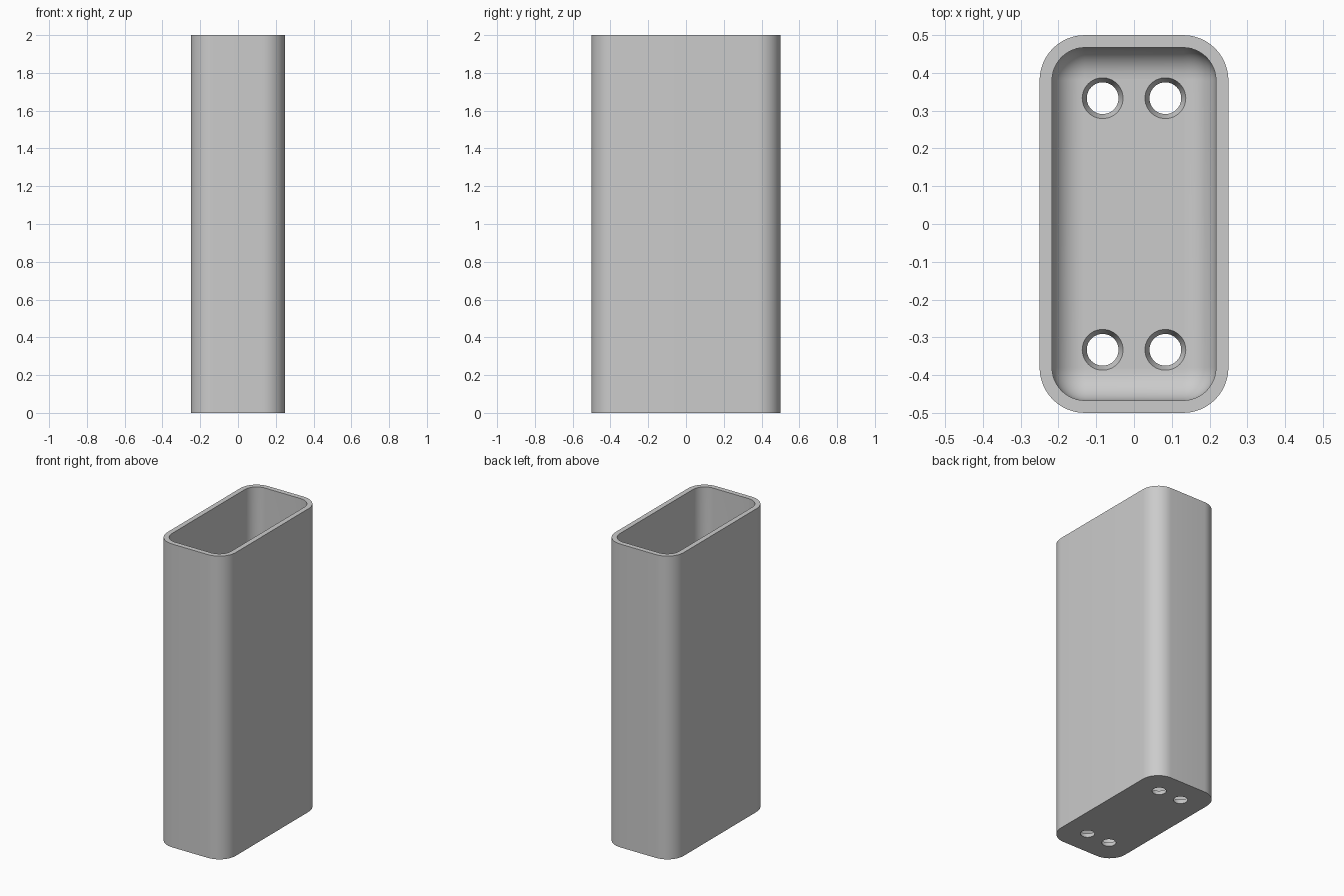
import bpy, bmesh
from math import sin, cos, pi, radians

cube = bpy.data.objects.get("Cube")
if cube:
    bpy.data.objects.remove(cube, do_unlink=True)

HALF_X, HALF_Y, HEIGHT = 0.25, 0.5, 2.0
WALL, CORNER, FILLET = 0.033, 0.12, 0.083
STEPS = 12

grey = bpy.data.materials.new("grey")
grey.use_nodes = True
colour = (0.6, 0.6, 0.6, 1)
grey.diffuse_color = colour
grey.node_tree.nodes["Principled BSDF"].inputs["Base Color"].default_value = colour


def rounded_ring(bm, inset, z):
    """Rounded rectangle of vertices, moved inwards by inset."""
    r = CORNER - inset
    ring = []
    for quarter, (sx, sy) in enumerate([(1, 1), (-1, 1), (-1, -1), (1, -1)]):
        for i in range(STEPS + 1):
            a = (quarter + i / STEPS) * pi / 2
            ring.append(bm.verts.new((sx * (HALF_X - CORNER) + r * cos(a),
                                      sy * (HALF_Y - CORNER) + r * sin(a), z)))
    return ring


def make_object(name, bm):
    bmesh.ops.recalc_face_normals(bm, faces=bm.faces)
    mesh = bpy.data.meshes.new(name)
    bm.to_mesh(mesh)
    bm.free()
    mesh.materials.append(grey)
    obj = bpy.data.objects.new(name, mesh)
    bpy.context.collection.objects.link(obj)
    return obj


# Open box: outer wall, rim, inner wall and a filleted floor
bm = bmesh.new()
profile = [(0, 0), (0, HEIGHT), (WALL, HEIGHT)]
for i in range(STEPS + 1):
    a = i / STEPS * pi / 2
    profile.append((WALL + FILLET * (1 - cos(a)), WALL + FILLET * (1 - sin(a))))
rings = [rounded_ring(bm, inset, z) for inset, z in profile]
for low, high in zip(rings, rings[1:]):
    for i in range(len(low)):
        j = (i + 1) % len(low)
        bm.faces.new((low[i], low[j], high[j], high[i]))
bm.faces.new(rings[0])
bm.faces.new(rings[-1])
box = make_object("open_box", bm)

# Four tapered holes through the floor
bm = bmesh.new()
HOLE_BOTTOM, HOLE_TOP = 0.042, 0.054
slope = (HOLE_TOP - HOLE_BOTTOM) / WALL
low, high = -0.02, 0.06
for x in (-0.083, 0.083):
    for y in (-0.333, 0.333):
        cone = bmesh.ops.create_cone(bm, cap_ends=True, segments=48,
                                     radius1=HOLE_BOTTOM + slope * low,
                                     radius2=HOLE_BOTTOM + slope * high,
                                     depth=high - low)
        bmesh.ops.translate(bm, verts=cone["verts"], vec=(x, y, (low + high) / 2))
cutter = make_object("hole_cutter", bm)
cutter.hide_render = True

cut = box.modifiers.new("holes", "BOOLEAN")
cut.operation = "DIFFERENCE"
cut.solver = "EXACT"
cut.object = cutter
bpy.ops.object.select_all(action="DESELECT")
bpy.context.view_layer.objects.active = box
box.select_set(True)
bpy.ops.object.modifier_apply(modifier=cut.name)
bpy.data.objects.remove(cutter, do_unlink=True)
bpy.ops.object.shade_smooth_by_angle(angle=radians(30))
